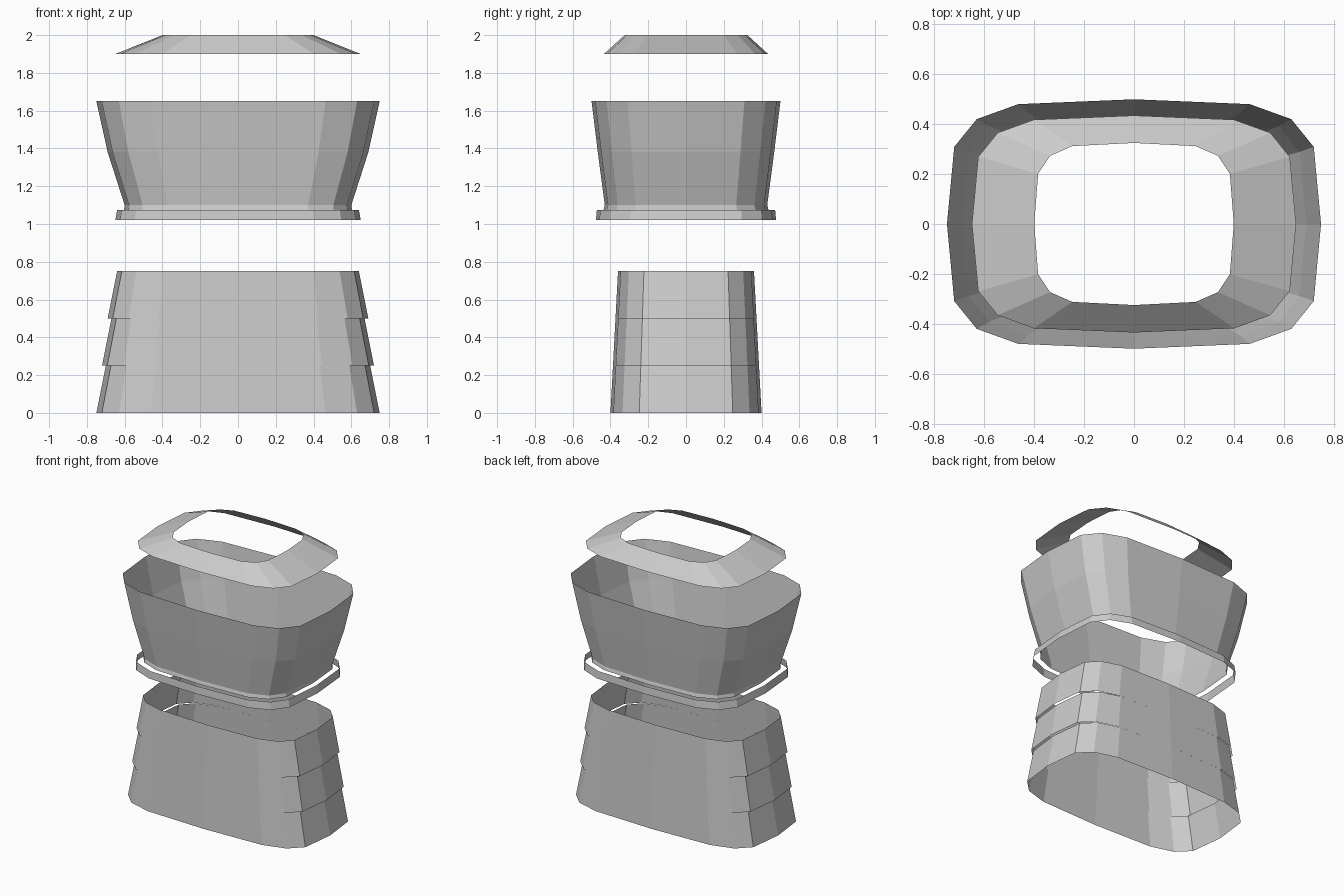
import bpy
import bmesh
from math import cos, sin, tau, sqrt, copysign

if "Cube" in bpy.data.objects:
    bpy.data.objects.remove(bpy.data.objects["Cube"])

SIDES = 16


def squircle(half_x, half_y, z):
    """Sixteen points round a rounded-box outline."""
    def soft(v):
        return 0.0 if abs(v) < 1e-6 else copysign(sqrt(abs(v)), v)
    return [(half_x * soft(cos(tau * i / SIDES)),
             half_y * soft(sin(tau * i / SIDES)), z) for i in range(SIDES)]


def shell(name, rings):
    """Open single-walled shell through rings of (half_x, half_y, z), bottom to top."""
    bm = bmesh.new()
    loops = [[bm.verts.new(p) for p in squircle(*r)] for r in rings]
    for low, high in zip(loops, loops[1:]):
        for i in range(SIDES):
            j = (i + 1) % SIDES
            bm.faces.new((low[i], low[j], high[j], high[i]))
    mesh = bpy.data.meshes.new(name)
    bm.to_mesh(mesh)
    bm.free()
    obj = bpy.data.objects.new(name, mesh)
    bpy.context.collection.objects.link(obj)
    return obj


# Three stacked lower bands, each stepping out over the one below
for n in range(3):
    x = 0.75 - 0.03 * n
    y = 0.40 - n * 0.04 / 3
    shell(f"lower_band_{n + 1}", [(x, y, 0.25 * n),
                                  (x - 0.05, y - 0.04 / 3, 0.25 * (n + 1))])

# Loose belt strip
shell("belt", [(0.65, 0.477, 1.02), (0.64, 0.472, 1.075)])

# Flared upper body with a small lip at the bottom
shell("upper_body", [(0.603, 0.437, 1.075), (0.60, 0.43, 1.10),
                     (0.69, 0.467, 1.38), (0.75, 0.50, 1.65)])

# Sloping collar with an open neck
shell("collar", [(0.65, 0.435, 1.90), (0.40, 0.325, 2.0)])
